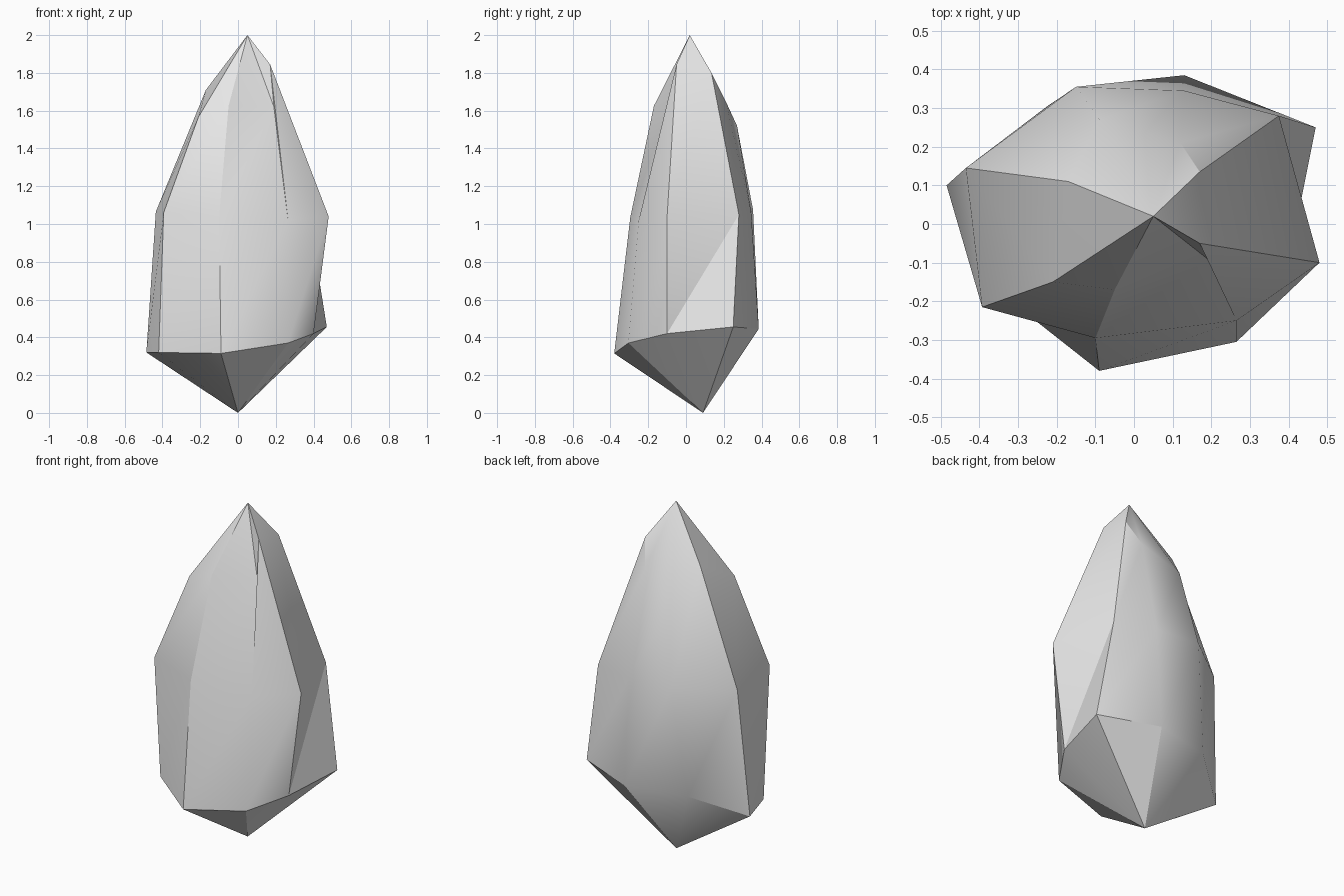
import bpy
import bmesh
from math import radians

cube = bpy.data.objects.get("Cube")
if cube:
    bpy.data.objects.remove(cube, do_unlink=True)

# Stone colour
stone = bpy.data.materials.new("pale_grey_crystal")
stone.use_nodes = True
GREY = (0.8, 0.8, 0.8, 1)
stone.diffuse_color = GREY
stone.node_tree.nodes["Principled BSDF"].inputs["Base Color"].default_value = GREY

# Eight-sided irregular cross-sections, counter-clockwise from the front
base_ring = [(.265, -.305, .37), (.4, -.1, .42), (.47, .25, .455), (.13, .385, .445),
             (-.224, .305, .445), (-.485, .1, .32), (-.42, -.12, .32), (-.09, -.38, .315)]
waist_ring = [(.265, -.25, 1.02), (.48, -.1, 1.04), (.375, .28, 1.05), (.13, .345, 1.06),
              (-.15, .355, 1.075), (-.435, .145, 1.065), (-.393, -.215, 1.062), (-.1, -.295, 1.035)]
shoulder_ring = [(.19, -.09, 1.62), (.17, -.05, 1.845), (.17, .135, 1.8), (.12, .21, 1.65),
                 (-.09, .27, 1.52), (-.17, .11, 1.71), (-.21, -.15, 1.565), (-.05, -.17, 1.625)]

bm = bmesh.new()


def bridge(lower, upper):
    """Join two rings with pairs of triangles."""
    n = len(lower)
    for i in range(n):
        j = (i + 1) % n
        bm.faces.new((lower[i], lower[j], upper[j]))
        bm.faces.new((lower[i], upper[j], upper[i]))


def cap(ring, tip):
    """Close a ring with a fan of triangles to a point."""
    point = bm.verts.new(tip)
    for a, b in zip(ring, ring[1:] + ring[:1]):
        bm.faces.new((a, b, point))


# Shaft, tapering shoulder and pointed ends
base, waist, shoulder = [[bm.verts.new(p) for p in ring]
                         for ring in (base_ring, waist_ring, shoulder_ring)]
bridge(base, waist)
bridge(waist, shoulder)
cap(shoulder, (.05, .02, 2))
cap(base[::-1], (0, .09, 0))
bmesh.ops.recalc_face_normals(bm, faces=bm.faces)

mesh = bpy.data.meshes.new("crystal")
bm.to_mesh(mesh)
bm.free()
mesh.materials.append(stone)
crystal = bpy.data.objects.new("crystal", mesh)
bpy.context.collection.objects.link(crystal)

# Soften shallow facets, keep strong ridges crisp
bpy.ops.object.select_all(action="DESELECT")
crystal.select_set(True)
bpy.context.view_layer.objects.active = crystal
bpy.ops.object.shade_smooth_by_angle(angle=radians(30))
